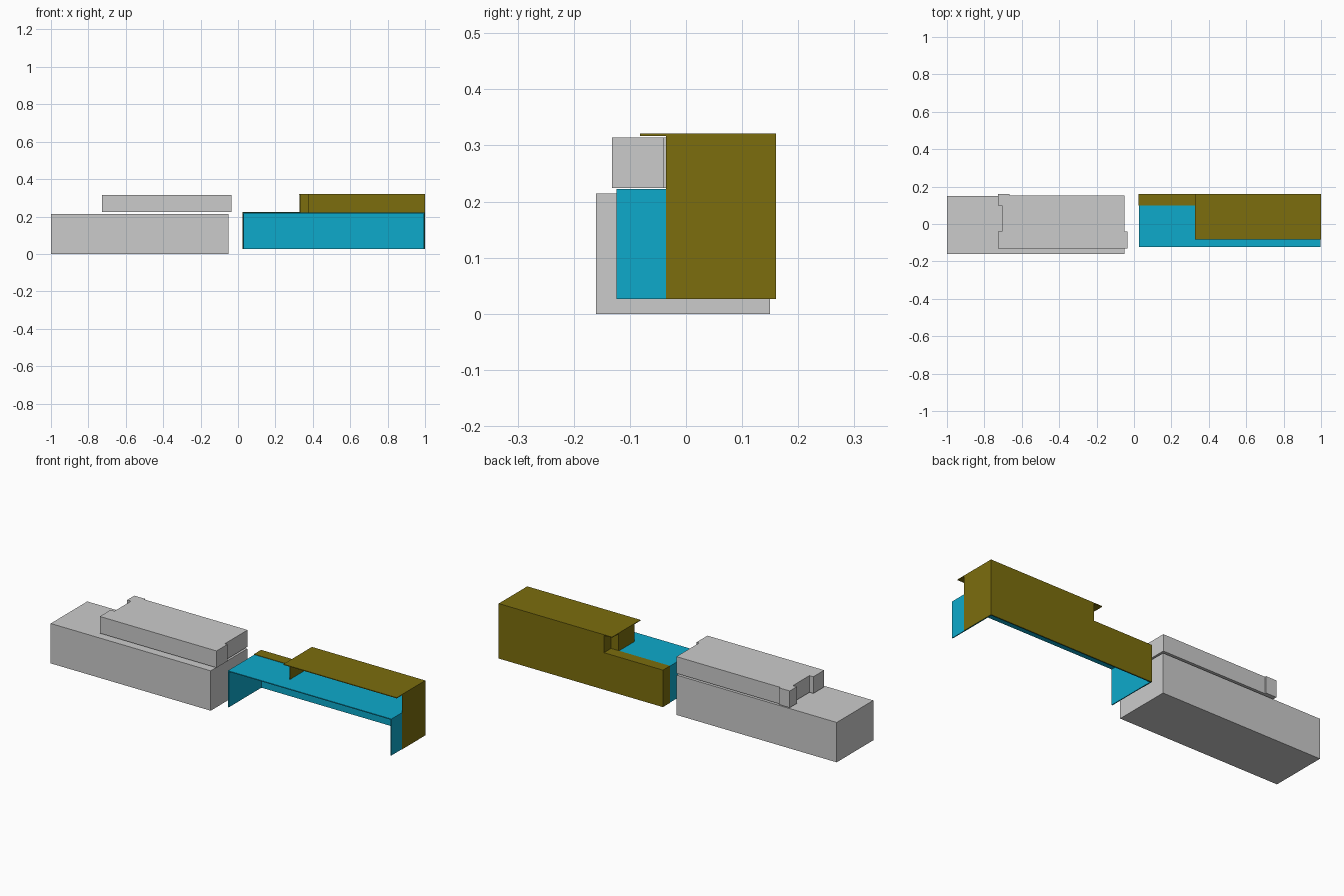
import bpy, bmesh

if "Cube" in bpy.data.objects:
    bpy.data.objects.remove(bpy.data.objects["Cube"])

def material(name, color):
    m = bpy.data.materials.new(name)
    m.diffuse_color = color
    m.use_nodes = True
    m.node_tree.nodes["Principled BSDF"].inputs["Base Color"].default_value = m.diffuse_color
    return m

BLUE = material("blue", (0.004, 0.40, 0.60, 1))
OLIVE = material("olive", (0.20, 0.155, 0.004, 1))

def prism(bm, outline, z0, z1):
    """Closed vertical prism over a plan outline."""
    base = bm.faces.new([bm.verts.new((x, y, z0)) for x, y in outline])
    res = bmesh.ops.extrude_face_region(bm, geom=[base])
    top = [v for v in res["geom"] if isinstance(v, bmesh.types.BMVert)]
    bmesh.ops.translate(bm, verts=top, vec=(0, 0, z1 - z0))

def block(bm, x0, x1, y0, y1, z0, z1):
    prism(bm, [(x0, y0), (x1, y0), (x1, y1), (x0, y1)], z0, z1)

def finish(name, bm, mat=None):
    bmesh.ops.recalc_face_normals(bm, faces=bm.faces[:])
    mesh = bpy.data.meshes.new(name)
    bm.to_mesh(mesh)
    bm.free()
    ob = bpy.data.objects.new(name, mesh)
    bpy.context.collection.objects.link(ob)
    if mat:
        mesh.materials.append(mat)
    return ob

# Solid lower block
bm = bmesh.new()
block(bm, -1, -0.05, -0.16, 0.15, 0, 0.214)
finish("lower_block", bm)

# Upper block with stepped plan, floating just above the lower one
bm = bmesh.new()
prism(bm, [(-0.728, -0.132), (-0.035, -0.132), (-0.035, -0.04), (-0.05, -0.04),
           (-0.05, 0.152), (-0.665, 0.152), (-0.665, 0.10), (-0.705, 0.10),
           (-0.705, -0.04), (-0.728, -0.04)], 0.224, 0.314)
finish("upper_block", bm)
bm = bmesh.new()
block(bm, -0.728, -0.665, 0.10, 0.16, 0.224, 0.314)
finish("corner_post", bm)

# Blue inner shell: top and three walls, open at front and bottom
T = 0.005
bm = bmesh.new()
block(bm, 0.027, 0.998, -0.124, 0.158, 0.222 - T, 0.222)
block(bm, 0.027, 0.027 + T, -0.124, 0.158, 0.026, 0.222 - T)
block(bm, 0.998 - T, 0.998, -0.124, 0.158, 0.026, 0.222 - T)
block(bm, 0.027 + T, 0.998 - T, 0.158 - T, 0.158, 0.026, 0.222 - T)
finish("inner_shell", bm, BLUE)

# Olive cover over the rear: ledge, walls and raised cabin open to the front
S = 0.003
bm = bmesh.new()
block(bm, 0.025, 0.375, 0.10, 0.16, 0.222, 0.2245)            # ledge
block(bm, 0.025, 0.027, 0.10, 0.16, 0.026, 0.222)             # low left end
block(bm, 0.025, 1.0, 0.158, 0.16, 0.026, 0.222)              # low back wall
block(bm, 0.375, 1.0, 0.16 - S, 0.16, 0.222, 0.318)           # cabin back wall
block(bm, 0.998, 1.0, -0.036, 0.16, 0.026, 0.318)             # right wall
prism(bm, [(0.33, -0.036), (0.33 + S, -0.036), (0.33 + S, 0.10 - S),
           (0.375 + S, 0.10 - S), (0.375 + S, 0.16), (0.375, 0.16),
           (0.375, 0.10), (0.33, 0.10)], 0.222, 0.318)        # stepped left wall
finish("outer_cover", bm, OLIVE)

# Overhanging roof plate
bm = bmesh.new()
block(bm, 0.327, 1.0, -0.082, 0.16, 0.317, 0.321)
finish("roof", bm, OLIVE)
